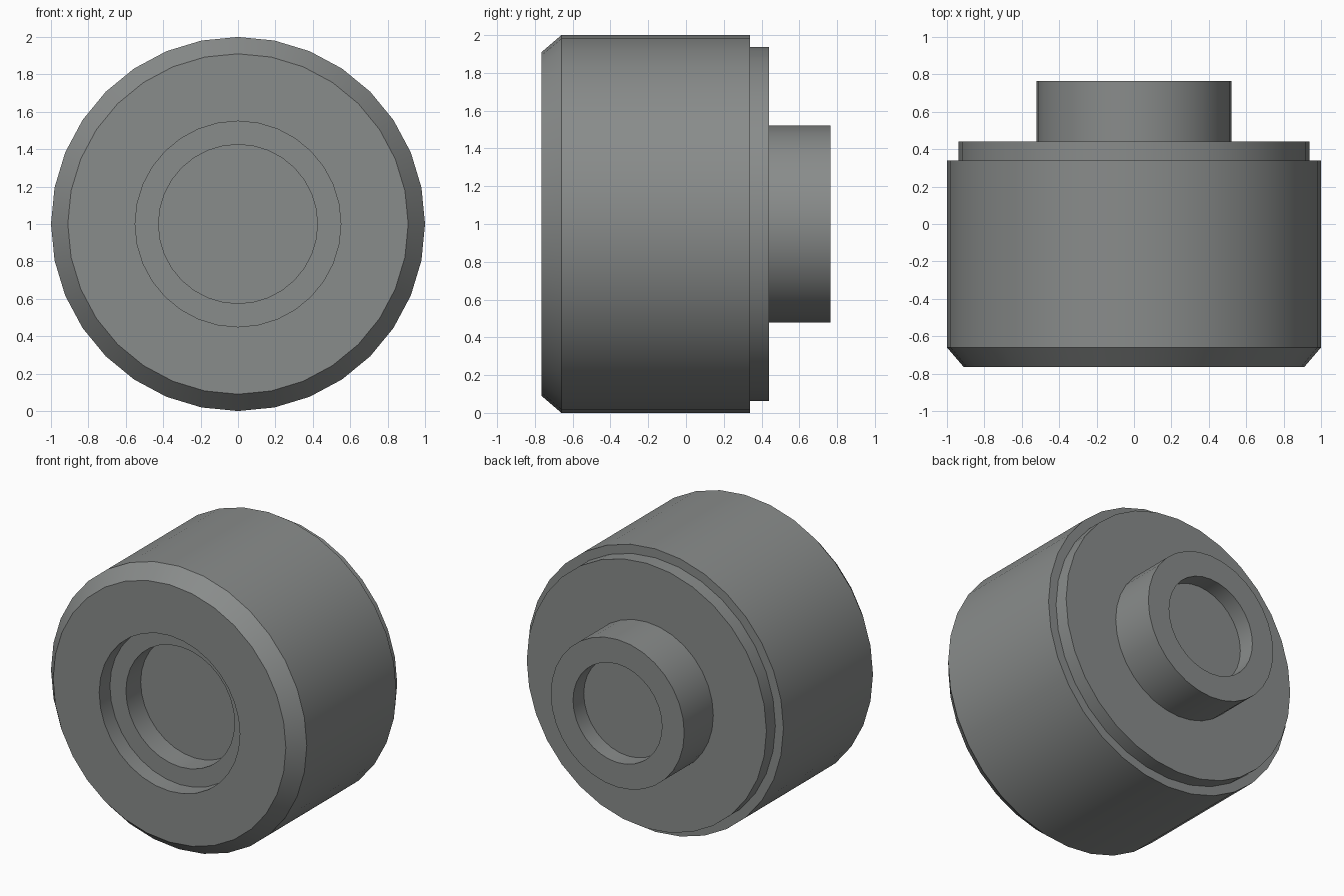
import bpy, math

if "Cube" in bpy.data.objects:
    bpy.data.objects.remove(bpy.data.objects["Cube"])

SIDES = 32

steel = bpy.data.materials.new("dark grey metal")
steel.diffuse_color = (0.25, 0.262, 0.258, 1)
steel.use_nodes = True
steel.node_tree.nodes["Principled BSDF"].inputs["Base Color"].default_value = steel.diffuse_color


def lathe(name, profile):
    """Revolve (y, radius) pairs about the y axis at z = 1; radius 0 makes a pole."""
    verts, rings, faces = [], [], []
    for y, r in profile:
        start = len(verts)
        n = SIDES if r > 0 else 1
        for i in range(n):
            a = 2 * math.pi * i / SIDES
            verts.append((r * math.sin(a), y, 1 + r * math.cos(a)))
        rings.append([start + i % n for i in range(SIDES)])
    for a, b in zip(rings, rings[1:]):
        for i in range(SIDES):
            j = (i + 1) % SIDES
            quad = [a[i], a[j], b[j], b[i]]
            faces.append(list(dict.fromkeys(quad)))
    mesh = bpy.data.meshes.new(name)
    mesh.from_pydata(verts, [], faces)
    mesh.materials.append(steel)
    obj = bpy.data.objects.new(name, mesh)
    bpy.context.collection.objects.link(obj)
    bpy.context.view_layer.objects.active = obj
    obj.select_set(True)
    # consistent outward normals, sharp rims and smooth walls
    bpy.ops.object.mode_set(mode='EDIT')
    bpy.ops.mesh.select_all(action='SELECT')
    bpy.ops.mesh.normals_make_consistent(inside=False)
    bpy.ops.object.mode_set(mode='OBJECT')
    bpy.ops.object.shade_smooth_by_angle(angle=math.radians(30))
    return obj


lathe("round_housing", [
    # stepped recess in the front
    (-0.48, 0), (-0.48, 0.425), (-0.645, 0.425), (-0.645, 0.55), (-0.765, 0.55),
    # front face, chamfer and drum
    (-0.765, 0.91), (-0.66, 1.0), (0.34, 1.0),
    # stepped rear rim
    (0.34, 0.937), (0.44, 0.937),
    # rear boss with shallow socket
    (0.44, 0.522), (0.765, 0.522), (0.765, 0.348), (0.645, 0.348), (0.645, 0),
])
